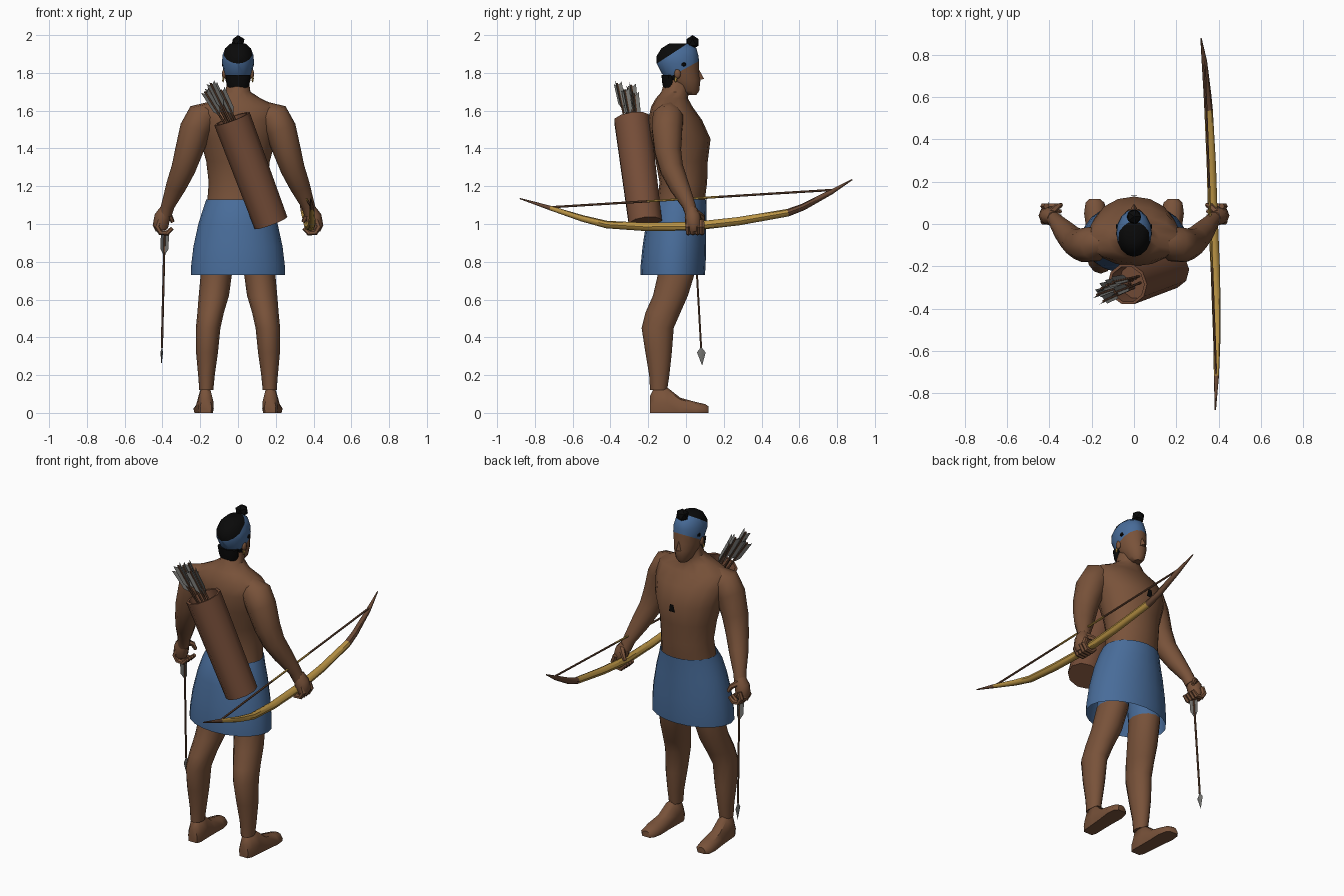
import bpy, bmesh, math
from mathutils import Vector as V

if "Cube" in bpy.data.objects:
    bpy.data.objects.remove(bpy.data.objects["Cube"])


def material(name, rgb):
    m = bpy.data.materials.new(name)
    m.diffuse_color = (*rgb, 1)
    m.use_nodes = True
    m.node_tree.nodes["Principled BSDF"].inputs["Base Color"].default_value = m.diffuse_color
    return m


SKIN = material("skin brown", (0.19, 0.085, 0.042))
BLUE = material("cloth blue", (0.065, 0.15, 0.32))
BLACK = material("hair black", (0.003, 0.003, 0.003))
LEATHER = material("leather brown", (0.18, 0.075, 0.04))
GOLD = material("bow gold", (0.50, 0.30, 0.06))
WOOD = material("dark wood", (0.14, 0.065, 0.035))
GREY = material("feather grey", (0.17, 0.17, 0.16))


def finish(bm, name, mats, rule=None, angle=45):
    bmesh.ops.recalc_face_normals(bm, faces=bm.faces)
    if rule:
        for f in bm.faces:
            f.material_index = rule(f.calc_center_median())
    me = bpy.data.meshes.new(name)
    bm.to_mesh(me)
    bm.free()
    for m in mats:
        me.materials.append(m)
    me.polygons.foreach_set("use_smooth", [True] * len(me.polygons))
    me.set_sharp_from_angle(angle=math.radians(angle))
    ob = bpy.data.objects.new(name, me)
    bpy.context.collection.objects.link(ob)
    return ob


def skin_rings(rings, cap0=True, cap1=True, closed=True):
    bm = bmesh.new()
    vs = [[bm.verts.new(p) for p in r] for r in rings]
    n = len(vs[0])
    for a, b in zip(vs, vs[1:]):
        for i in range(n):
            j = (i + 1) % n
            bm.faces.new((a[i], a[j], b[j], b[i]))
    if cap0:
        bm.faces.new(vs[0])
    if cap1:
        bm.faces.new(vs[-1])
    return bm


def stack(rows, cx=0, n=16):
    """Horizontal oval rings from rows of (z, back y, front y, half width[, centre x])."""
    out = []
    for row in rows:
        z, y0, y1, rx = row[:4]
        x = row[4] if len(row) > 4 else cx
        out.append([V((x + rx * math.cos(2 * math.pi * i / n),
                       (y0 + y1) / 2 + (y1 - y0) / 2 * math.sin(2 * math.pi * i / n), z))
                    for i in range(n)])
    return out


def tube(path, radii, n=8, ref=(0, 1, 0), axis=None):
    pts = [V(p) for p in path]
    rings = []
    for i, p in enumerate(pts):
        t = axis or (pts[min(i + 1, len(pts) - 1)] - pts[max(i - 1, 0)])
        u = t.cross(V(ref)).normalized()
        w = t.cross(u).normalized()
        rings.append([p + radii[i] * (u * math.cos(2 * math.pi * k / n) + w * math.sin(2 * math.pi * k / n))
                      for k in range(n)])
    return skin_rings(rings)


def blob(name, loc, r, mat, scale=(1, 1, 1), sub=1, angle=20):
    bm = bmesh.new()
    bmesh.ops.create_icosphere(bm, subdivisions=sub, radius=r)
    bmesh.ops.scale(bm, vec=scale, verts=bm.verts)
    bmesh.ops.translate(bm, vec=loc, verts=bm.verts)
    finish(bm, name, [mat], angle=angle)


# Torso with neck
finish(skin_rings(stack([
    (1.05, -.16, .09, .165), (1.13, -.15, .10, .162), (1.22, -.14, .112, .155),
    (1.33, -.16, .115, .168), (1.45, -.19, .13, .20), (1.55, -.20, .085, .22),
    (1.62, -.185, .035, .215), (1.665, -.16, .01, .12), (1.70, -.13, .015, .066),
    (1.77, -.11, .035, .055)])), "torso", [SKIN])

# Chest pendant plate
bm = bmesh.new()
bm.faces.new([bm.verts.new(p) for p in [(-.02, .134, 1.415), (.02, .134, 1.415),
                                       (.011, .137, 1.46), (-.011, .137, 1.46)]])
bmesh.ops.solidify(bm, geom=bm.faces[:], thickness=.008)
finish(bm, "pendant", [BLACK])

# Head with tilted headband and dark crown, cut along two planes
bm = skin_rings(stack([
    (1.683, 0, .055, .025), (1.705, -.05, .07, .045), (1.76, -.10, .076, .066),
    (1.80, -.13, .07, .075), (1.85, -.155, .07, .084), (1.89, -.155, .066, .083),
    (1.93, -.13, .055, .068), (1.955, -.09, .02, .04)]))
for z, slope in ((1.95, .65), (1.825, .55)):
    bmesh.ops.bisect_plane(bm, geom=bm.verts[:] + bm.edges[:] + bm.faces[:], dist=1e-4,
                           plane_co=(0, 0, z), plane_no=V((0, -slope, 1)).normalized())


def head_colour(c):
    if c.z - .65 * c.y > 1.95:
        return 2
    if c.z - .55 * c.y > 1.825:
        return 1
    return 2 if c.y < -.06 and c.z > 1.72 else 0


finish(bm, "head", [SKIN, BLUE, BLACK], head_colour)
finish(skin_rings(stack([(1.70, -.115, -.05, .04), (1.74, -.125, -.05, .06),
                         (1.79, -.13, -.06, .066)], n=12)), "nape_hair", [BLACK])
blob("hair_bun", (0, .035, 1.962), .038, BLACK)

# Nose
bm = bmesh.new()
p = [bm.verts.new(c) for c in [(-.018, .068, 1.762), (.018, .068, 1.762), (0, .065, 1.825), (0, .096, 1.768)]]
for a, b, c in ((0, 1, 2), (0, 1, 3), (1, 2, 3), (2, 0, 3)):
    bm.faces.new((p[a], p[b], p[c]))
finish(bm, "nose", [SKIN])

# Wrapped skirt, open below
finish(skin_rings(stack([
    (.73, -.24, .10, .25), (.78, -.24, .104, .248), (.88, -.23, .106, .236),
    (1.0, -.212, .107, .21), (1.08, -.195, .108, .185), (1.13, -.165, .11, .168)], n=20), False, False),
    "skirt", [BLUE])

for s, side in ((-1, "left"), (1, "right")):
    # Legs, cloth-covered above the hem
    leg = [(.12, -.19, -.10, .037, .168), (.20, -.195, -.088, .044, .167),
           (.32, -.215, -.075, .058, .164), (.45, -.235, -.065, .065, .158),
           (.53, -.215, -.03, .07, .145), (.62, -.175, .01, .08, .128),
           (.75, -.145, .05, .083, .113), (.95, -.15, .07, .08, .09)]
    finish(skin_rings(stack([r[:4] + (s * r[4],) for r in leg], n=12)),
           side + "_leg", [SKIN, BLUE], lambda c: int(c.z > .76))

    # Feet
    prof = [(-.9, 0), (-1, .4), (-.6, .88), (0, 1), (.6, .88), (1, .4), (.9, 0)]
    foot = [(-.19, .03, .09), (-.165, .042, .14), (-.10, .044, .135), (-.03, .047, .08),
            (.05, .054, .058), (.10, .045, .047), (.118, .026, .036)]
    finish(skin_rings([[V((s * (.17 + .05 * (y + .19)) + a * w, y, b * h)) for a, b in prof]
                       for y, w, h in foot]), side + "_foot", [SKIN])

    # Arms
    arm = [(.14, -.08, 1.59), (.19, -.095, 1.565), (.225, -.10, 1.50), (.262, -.095, 1.38),
           (.29, -.075, 1.29), (.328, -.035, 1.20), (.37, .015, 1.10), (.385, .03, 1.05)]
    finish(tube([(s * x, y, z) for x, y, z in arm], [.06, .085, .084, .073, .064, .054, .036, .034], 10),
           side + "_arm", [SKIN])

    # Curled hands
    finish(tube([(s * .382, .03, 1.08), (s * .40, .035, 1.04), (s * .41, .04, .99), (s * .405, .04, .965)],
                [.03, .042, .042, .03]), side + "_palm", [SKIN])
    for k in range(4):
        y = .012 + .024 * k
        finish(tube([(s * .415, y, 1.02), (s * .428, y, .985), (s * .41, y, .955),
                     (s * .375, y, .952), (s * .348, y, .978)], [.014, .016, .015, .014, .010], 6),
               f"{side}_finger_{k + 1}", [SKIN])
    finish(tube([(s * .39, .055, 1.06), (s * .36, .085, 1.04), (s * .345, .09, 1.01)],
                [.018, .015, .010], 6), side + "_thumb", [SKIN])

    # Ears, earrings and temple hair
    blob(side + "_ear", (s * .074, -.045, 1.795), .022, SKIN, (.5, .8, 1.2), 2, 60)
    blob(side + "_earring", (s * .078, -.055, 1.765), .013, GOLD, (.5, .6, 1.3))
    blob(side + "_temple_hair", (s * .078, -.012, 1.845), .015, BLACK, (.6, 1, .8))

# Bow stave
bow = [(.385, -.88, 1.135), (.39, -.72, 1.085), (.392, -.55, 1.03), (.39, -.42, .997), (.385, -.22, .985),
       (.373, .04, .988), (.366, .28, 1.015), (.353, .54, 1.06), (.347, .62, 1.09), (.333, .77, 1.17),
       (.317, .88, 1.235)]
finish(tube(bow, [.003, .012, .017, .02, .022, .023, .022, .02, .018, .013, .003], 8, (1, 0, 0)),
       "bow", [GOLD, WOOD], lambda c: int(c.y < -.66 or c.y > .56))

# Bowstring with wrapped middle
a, b = V((.389, -.73, 1.088)), V((.334, .77, 1.18))
finish(tube([a.lerp(b, t) for t in (0, .35, .6, 1)], [.006] * 4, 6, (1, 0, 0)),
       "bowstring", [WOOD, GOLD], lambda c: int(-.3 < c.y < .25))

# Quiver, hollow at the mouth
q0, q1 = V((.175, -.215, 1.005)), V((-.032, -.285, 1.557))
ax = (q1 - q0).normalized()
finish(tube([q0, q0.lerp(q1, .5), q1, q1, q1 - ax * .12], [.092, .096, .1, .086, .084], 10, axis=ax),
       "quiver", [LEATHER])


# Arrows: shaft, three vanes near the tail, optional point
def arrow(name, tail, end, vane, head=False):
    tail, end = V(tail), V(end)
    d = (end - tail).normalized()
    finish(tube([tail, end], [.006, .006], 6), name + "_shaft", [WOOD])
    u = d.cross(V((0, 1, 0))).normalized()
    w = d.cross(u)
    bm = bmesh.new()
    for k in range(3):
        r = u * math.cos(k * 2.094 + .4) + w * math.sin(k * 2.094 + .4)
        bm.faces.new([bm.verts.new(tail + d * l + r * o) for l, o in
                      ((.012, .003), (-.008, .026), (vane * .75, .024), (vane, .003))])
    finish(bm, name + "_vanes", [GREY])
    if head:
        bm = bmesh.new()
        ring = [bm.verts.new(end + d * .025 + V(o)) for o in
                ((.007, 0, 0), (0, .023, 0), (-.007, 0, 0), (0, -.023, 0))]
        for apex in (end + d * .095, end - d * .005):
            t = bm.verts.new(apex)
            for i in range(4):
                bm.faces.new((ring[i], ring[(i + 1) % 4], t))
        finish(bm, name + "_point", [GREY], angle=20)


arrow("held_arrow", (-.388, .045, .965), (-.403, .08, .345), .13, True)
tails = [(-.175, -.335, 1.70), (-.145, -.365, 1.745), (-.13, -.29, 1.735),
         (-.09, -.325, 1.71), (-.10, -.275, 1.69), (-.155, -.305, 1.72)]
for k, t in enumerate(tails):
    spread = (V(t) - V((-.13, -.315, 1.72))) * .6
    arrow(f"quiver_arrow_{k + 1}", t, q1 - ax * .12 + V((spread.x, spread.y, 0)), .15)
